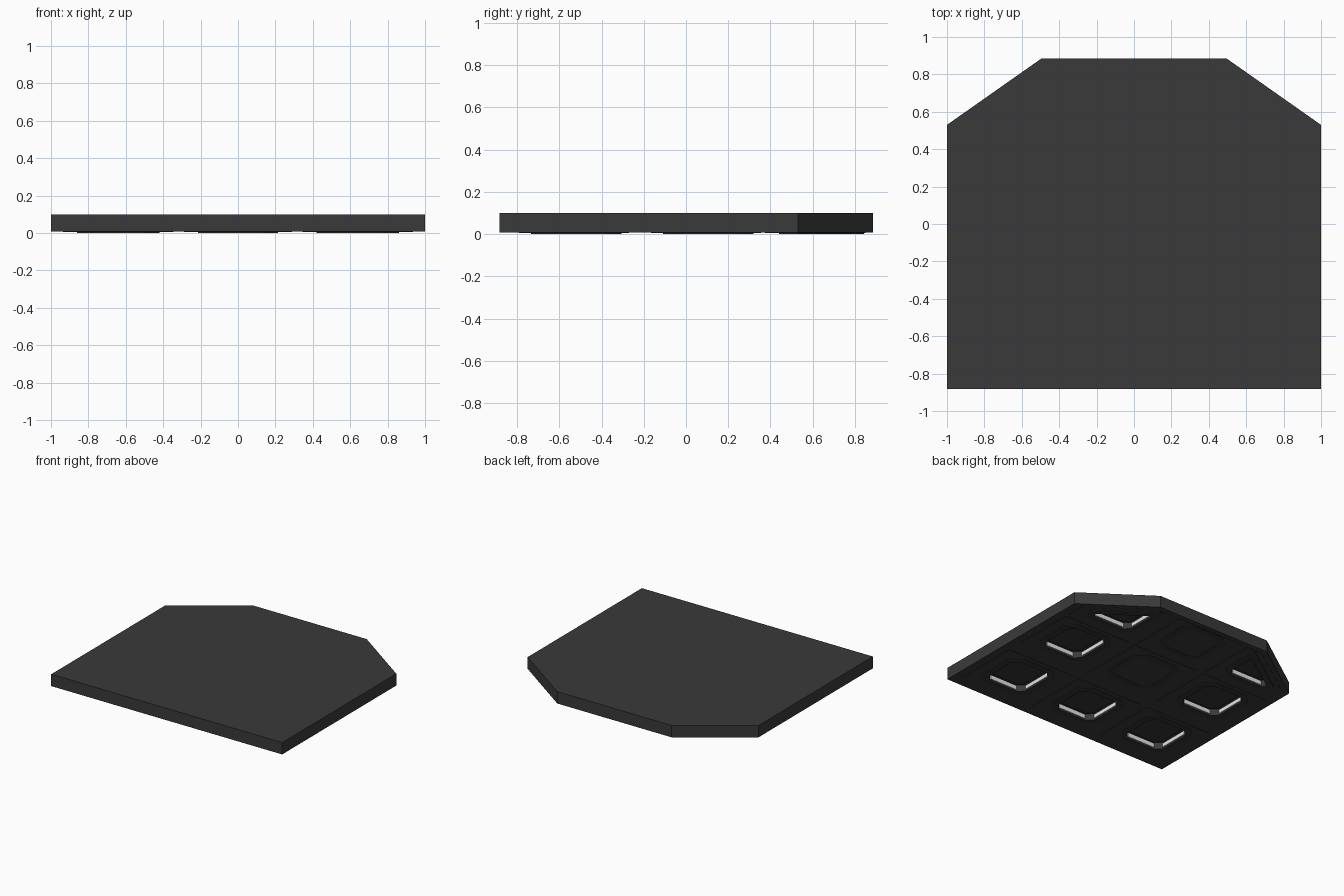
import bpy, bmesh
from mathutils import Vector

if "Cube" in bpy.data.objects:
    bpy.data.objects.remove(bpy.data.objects["Cube"])


def material(name, v):
    m = bpy.data.materials.new(name)
    m.diffuse_color = (v, v, v, 1)
    m.use_nodes = True
    m.node_tree.nodes["Principled BSDF"].inputs["Base Color"].default_value = m.diffuse_color
    return m


PANEL = material("charcoal", 0.042)
RIM = material("dark_charcoal", 0.036)
LIGHT = material("light_white", 0.8)


def make(name, bm, mat):
    bmesh.ops.recalc_face_normals(bm, faces=bm.faces)
    me = bpy.data.meshes.new(name)
    bm.to_mesh(me)
    bm.free()
    ob = bpy.data.objects.new(name, me)
    bpy.context.collection.objects.link(ob)
    me.materials.append(mat)
    return ob


def prism(bm, pts, z0, z1):
    n = len(pts)
    lo = [bm.verts.new((p[0], p[1], z0)) for p in pts]
    hi = [bm.verts.new((p[0], p[1], z1)) for p in pts]
    bm.faces.new(lo[::-1])
    bm.faces.new(hi)
    for i in range(n):
        j = (i + 1) % n
        bm.faces.new((lo[i], lo[j], hi[j], hi[i]))


def ring(bm, outer, inner, z0, z1):
    n = len(outer)
    loops = [[bm.verts.new((p[0], p[1], z)) for p in pts]
             for pts, z in ((outer, z0), (outer, z1), (inner, z1), (inner, z0))]
    for k in range(4):
        a, b = loops[k], loops[(k + 1) % 4]
        for i in range(n):
            j = (i + 1) % n
            bm.faces.new((a[i], a[j], b[j], b[i]))


def inset(pts, d):
    """Offset every side of a convex counter-clockwise outline inward."""
    lines = []
    for i, p in enumerate(pts):
        p, q = Vector(p), Vector(pts[(i + 1) % len(pts)])
        t = (q - p).normalized()
        lines.append((p + Vector((-t.y, t.x)) * d, t))
    out = []
    for i in range(len(pts)):
        (p, t), (q, u) = lines[i - 1], lines[i]
        s = (q - p).cross(u) / t.cross(u)
        out.append(p + t * s)
    return out


def octagon(cx, cy, a, c):
    b = a - c
    return [(cx + x, cy + y) for x, y in
            ((-b, -a), (b, -a), (a, -b), (a, b), (b, a), (-b, a), (-a, b), (-a, -b))]


def mirrored(pts, s):
    return pts if s > 0 else [(-x, y) for x, y in reversed(pts)]


def box_outline(x0, x1, y0, y1):
    return [(x0, y0), (x1, y0), (x1, y1), (x0, y1)]


OUTLINE = [(-1, -.882), (1, -.882), (1, .53), (.495, .885), (-.495, .885), (-1, .53)]
CORNER_RIM = [(.49, .44), (.80, .44), (.86, .532), (.42, .842), (.42, .51)]
CORNER_CELL = [(.345, .375), (.93, .375), (.93, .53), (.48, .846), (.345, .846)]
ROWS = (-.52, .105)

# rim outlines of lit pockets and their thin cell plates
rims, cells, blanks = [], [], []
for y in ROWS:
    for x in (-.64, 0, .64):
        half = .29 if x == 0 else .295
        cells.append(box_outline(x - half, x + half, y - .27, y + .25))
        if x == 0 and y > 0:
            blanks.append(octagon(x, y, .21, .075))
        else:
            rims.append(octagon(x, y, .215, .075))
for s in (1, -1):
    rims.append(mirrored(CORNER_RIM, s))
    cells.append(mirrored(CORNER_CELL, s))
cells.append(box_outline(-.29, .29, .375, .85))
blanks.append(octagon(0, .64, .20, .075))

# slab and cell plates
bm = bmesh.new()
prism(bm, OUTLINE, .007, .1)
slab = make("slab", bm, PANEL)
bm = bmesh.new()
for c in cells:
    prism(bm, c, .005, .0075)
plates = make("cell_plates", bm, PANEL)

# pockets cut out of both
DEPTH = .052
bm = bmesh.new()
for r in rims:
    prism(bm, inset(r, .045), -.02, DEPTH)
cutter = make("pocket_cutter", bm, PANEL)
cutter.hide_render = True
for ob in (slab, plates):
    mod = ob.modifiers.new("pockets", 'BOOLEAN')
    mod.operation = 'DIFFERENCE'
    mod.solver = 'EXACT'
    mod.object = cutter
    bpy.context.view_layer.objects.active = ob
    bpy.ops.object.modifier_apply(modifier=mod.name)
bpy.data.objects.remove(cutter)

# rims around the pockets
bm = bmesh.new()
for r in rims:
    ring(bm, r, inset(r, .045), 0, .007)
make("pocket_rims", bm, RIM)

# raised plate on each pocket ceiling
bm = bmesh.new()
for r in rims:
    prism(bm, inset(r, .066), DEPTH - .007, DEPTH)
make("pocket_ceilings", bm, RIM)

# blank covers in the unlit cells
bm = bmesh.new()
for b in blanks:
    ring(bm, b, inset(b, .045), .002, .005)
make("blank_covers", bm, RIM)

# light strips along the long pocket walls
bm = bmesh.new()
for r in rims:
    wall, front = inset(r, .0455), inset(r, .051)
    n = len(wall)
    for i in range(n):
        j = (i + 1) % n
        if (wall[j] - wall[i]).length > .15:
            prism(bm, [wall[i], wall[j], front[j], front[i]], .012, .042)
make("light_strips", bm, LIGHT)
